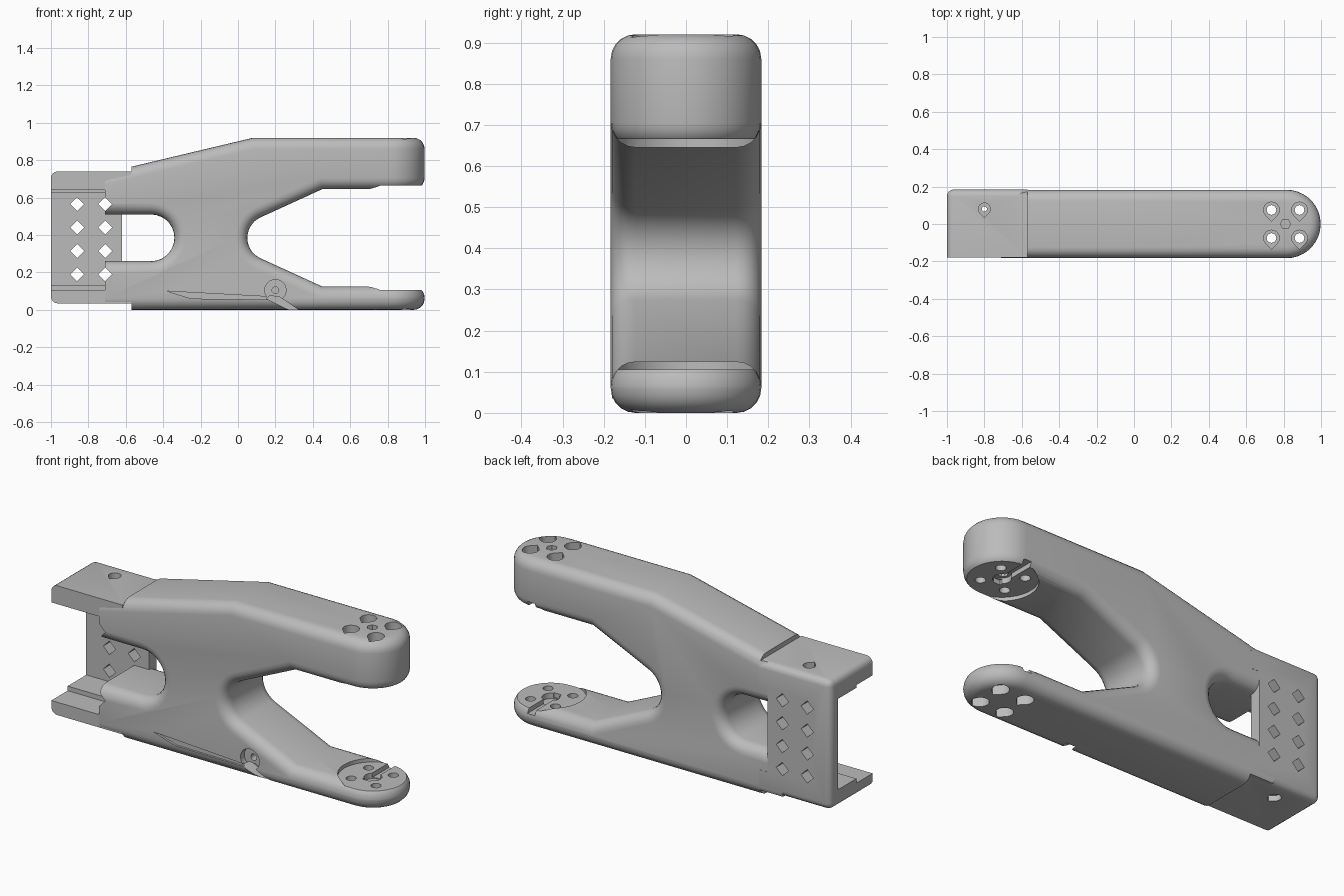
import bpy, bmesh
from math import cos, sin, radians, pi
from mathutils import Vector

if "Cube" in bpy.data.objects:
    bpy.data.objects.remove(bpy.data.objects["Cube"])

HALF = 0.183      # half depth of the arm
TIP = 0.815       # centre of the round tips
LEFT = -0.71      # inner end of the arms

grey = bpy.data.materials.new("light grey plastic")
grey.use_nodes = True
grey.diffuse_color = (0.5, 0.5, 0.5, 1)
grey.node_tree.nodes["Principled BSDF"].inputs["Base Color"].default_value = (0.5, 0.5, 0.5, 1)


def arc(cx, cy, r, a0, a1, n=14):
    angles = [radians(a0 + (a1 - a0) * i / n) for i in range(n + 1)]
    return [(cx + r * cos(a), cy + r * sin(a)) for a in angles]


def circle(cx, cy, r, n=24):
    return arc(cx, cy, r, 0, 360, n)[:-1]


def teardrop(cx, cy, r):
    return arc(cx, cy, r, -45, 225, 20) + [(cx, cy - r * 1.41)]


def rect(a0, a1, b0, b1):
    return [(a0, b0), (a1, b0), (a1, b1), (a0, b1)]


def prism_mesh(points, axis, lo, hi):
    """Extrude a flat outline along an axis."""
    place = {"x": lambda a, b, d: (d, a, b),
             "y": lambda a, b, d: (a, d, b),
             "z": lambda a, b, d: (a, b, d)}[axis]
    bm = bmesh.new()
    face = bm.faces.new([bm.verts.new(place(a, b, lo)) for a, b in points])
    new = bmesh.ops.extrude_face_region(bm, geom=[face])["geom"]
    bmesh.ops.translate(bm, vec=Vector(place(0, 0, hi - lo)),
                        verts=[g for g in new if isinstance(g, bmesh.types.BMVert)])
    bmesh.ops.recalc_face_normals(bm, faces=bm.faces)
    return bm


def to_object(bm, name):
    mesh = bpy.data.meshes.new(name)
    bmesh.ops.recalc_face_normals(bm, faces=bm.faces)
    bm.to_mesh(mesh)
    bm.free()
    mesh.materials.append(grey)
    obj = bpy.data.objects.new(name, mesh)
    bpy.context.collection.objects.link(obj)
    return obj


def cut(target, points, axis, lo, hi):
    """Subtract a prism and discard it."""
    cutter = to_object(prism_mesh(points, axis, lo, hi), "cutter")
    cutter.hide_render = True
    mod = target.modifiers.new("cut", "BOOLEAN")
    mod.operation, mod.solver, mod.object = "DIFFERENCE", "EXACT", cutter
    bpy.context.view_layer.objects.active = target
    bpy.ops.object.modifier_apply(modifier=mod.name)
    bpy.data.objects.remove(cutter)


def near(a, b):
    return abs(a - b) < 1e-4


# Forked arm: side profile with rounded long edges
profile = [(LEFT, 0), (TIP, 0), (TIP, 0.125), (0.45, 0.125)]
profile += arc(0.17, 0.385, 0.12, 246, 114)
profile += [(0.45, 0.645), (TIP, 0.645), (TIP, 0.92), (0.08, 0.92), (LEFT, 0.732), (LEFT, 0.51)]
profile += arc(-0.465, 0.385, 0.125, 90, -90) + [(LEFT, 0.26)]
bm = prism_mesh(profile, "y", -HALF, HALF)
rims = [e for e in bm.edges
        if near(e.verts[0].co.y, e.verts[1].co.y)
        and not any(all(near(v.co.x, x) for v in e.verts) for x in (LEFT, TIP))]
bmesh.ops.bevel(bm, geom=rims, offset=0.06, segments=5, profile=0.5,
                affect="EDGES", clamp_overlap=False)

# Round tips: sweep half of each end section around the tip centre
bmesh.ops.bisect_plane(bm, geom=bm.verts[:] + bm.edges[:] + bm.faces[:], dist=1e-5,
                       plane_co=(0, 0, 0), plane_no=(0, 1, 0))
ends = [f for f in bm.faces if all(near(v.co.x, TIP) for v in f.verts)]
bmesh.ops.delete(bm, geom=ends, context="FACES_ONLY")
half = [e for e in bm.edges if all(near(v.co.x, TIP) and v.co.y > -1e-4 for v in e.verts)
        and max(v.co.y for v in e.verts) > 1e-4]
bmesh.ops.spin(bm, geom=half, cent=(TIP, 0, 0), axis=(0, 0, 1), angle=-pi, steps=18,
               use_duplicate=False)
bmesh.ops.remove_doubles(bm, verts=bm.verts, dist=2e-4)
loose = [e for e in bm.edges if not e.link_faces]
bmesh.ops.delete(bm, geom=loose, context="EDGES")
arm = to_object(bm, "forked_arm")

# Steps where the arm meets the bracket
cut(arm, rect(-0.8, -0.57, 0.739, 0.9), "y", -0.3, 0.3)
cut(arm, rect(-0.8, -0.57, -0.1, 0.036), "y", -0.3, 0.3)

# Round mounting pads, with a wire groove across each
pad = arc(TIP, 0, 0.175, 90, 270, 20) + [(1.1, -0.175), (1.1, 0.175)]
cut(arm, pad, "z", 0.105, 0.665)
cut(arm, rect(0.785, 0.83, -0.05, 0.3), "z", 0.08, 0.69)
cut(arm, circle(TIP, 0, 0.045), "z", 0.075, 0.695)

# Screw holes with teardrop recesses on the outside
for x in (0.735, 0.885):
    for y in (-0.075, 0.075):
        cut(arm, circle(x, y, 0.026, 16), "z", -0.1, 1.1)
        cut(arm, teardrop(x, y, 0.042), "z", 0.72, 1.0)
        cut(arm, teardrop(x, y, 0.042), "z", -0.1, 0.05)
cut(arm, circle(0.81, 0, 0.028, 6), "z", 0.6, 1.0)

# Side screw recess and cable slot
cut(arm, circle(0.2, 0.105, 0.057), "y", -0.3, -0.15)
cut(arm, circle(0.2, 0.105, 0.018, 16), "y", -0.3, -0.05)
cut(arm, [(0.15, 0.06), (0.17, 0.075), (0.22, 0.07), (0.34, -0.01), (0.29, -0.01)],
    "y", -0.3, -0.11)
cut(arm, [(-0.38, 0.1), (-0.25, 0.06), (0.17, 0.055), (0.17, 0.07)], "y", -0.3, -0.172)

# Channel bracket: two flanges, stepped ledges and a back plate
front, back, low, high = -0.18, 0.184, 0.035, 0.74
channel = [(front, low), (back, low), (back, high), (front, high), (front, 0.64),
           (-0.04, 0.64), (-0.04, 0.625), (0.12, 0.625), (0.12, 0.13), (-0.04, 0.13),
           (-0.04, 0.105), (front, 0.105)]
bm = prism_mesh(channel, "x", -1, -0.57)


def outer_edge(e):
    c = [v.co for v in e.verts]
    sides = [all(near(p.x, -1) for p in c), all(near(p.y, back) for p in c),
             all(near(p.z, low) for p in c) or all(near(p.z, high) for p in c)]
    return sum(sides) == 2


bmesh.ops.bevel(bm, geom=[e for e in bm.edges if outer_edge(e)], offset=0.035,
                segments=4, profile=0.5, affect="EDGES")
bracket = to_object(bm, "channel_bracket")
cut(bracket, rect(-0.62, -0.5, 0.15, 0.61), "y", -0.3, 0.3)

# Diamond holes through the back plate and arm ends
for x in (-0.86, -0.71):
    for z in (0.19, 0.315, 0.44, 0.565):
        diamond = circle(x, z, 0.037, 4)
        cut(bracket, diamond, "y", -0.3, 0.3)
        if x > -0.8 and not 0.3 < z < 0.5:
            cut(arm, diamond, "y", -0.3, 0.3)

# Flange screw holes
for a, b, c, d in ((0.71, 0.8, 0.6, 0.8), (0, 0.065, 0, 0.14)):
    cut(bracket, teardrop(-0.8, 0.08, 0.032), "z", a, b)
    cut(bracket, circle(-0.8, 0.08, 0.014, 12), "z", c, d)

# Smooth rounded surfaces, keep hard edges crisp
for obj in (arm, bracket):
    bpy.ops.object.select_all(action="DESELECT")
    obj.select_set(True)
    bpy.context.view_layer.objects.active = obj
    bpy.ops.object.shade_smooth_by_angle(angle=radians(30))
